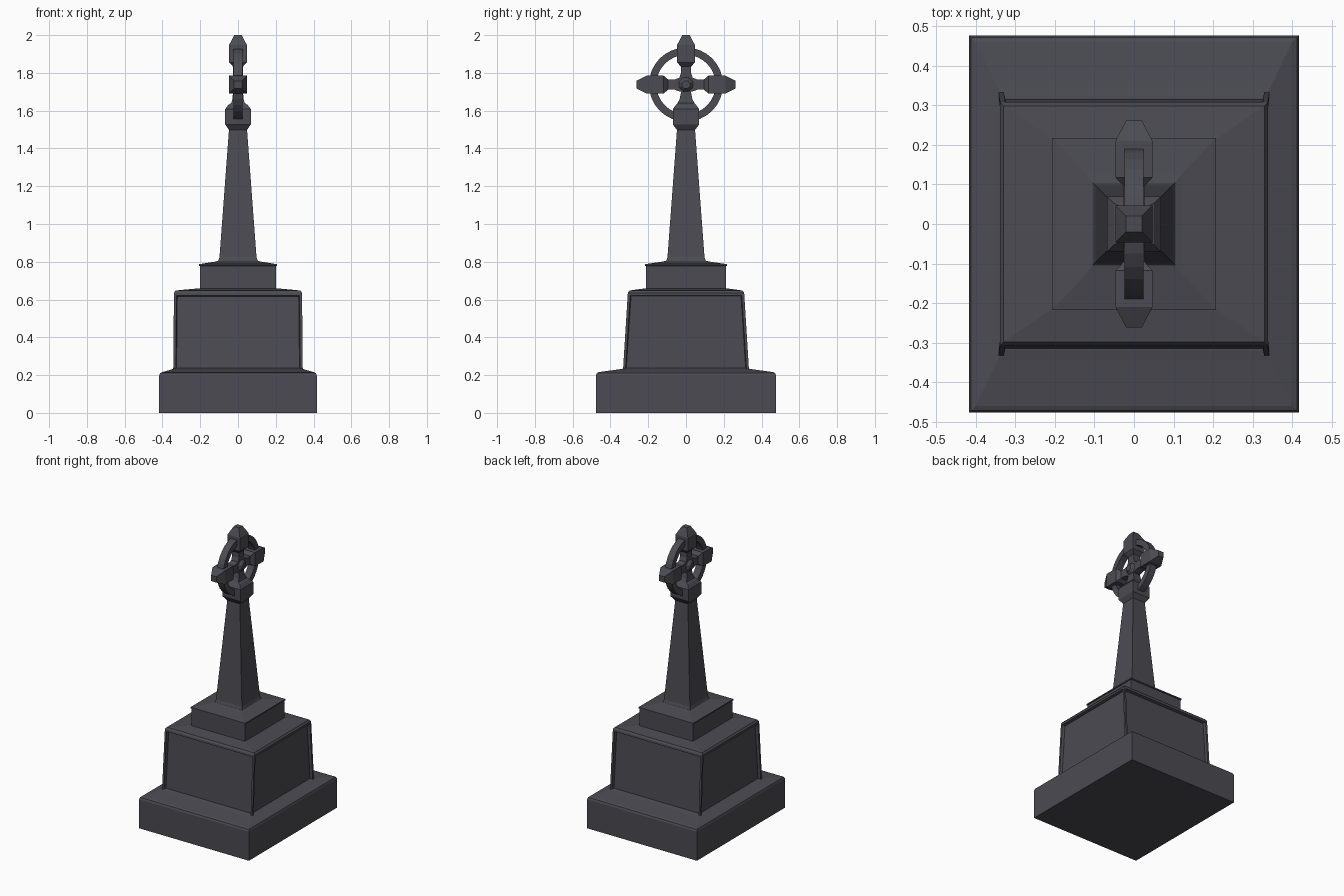
import bpy, bmesh, math
from mathutils import Matrix

if "Cube" in bpy.data.objects:
    bpy.data.objects.remove(bpy.data.objects["Cube"])

stone = bpy.data.materials.new("dark_grey_stone")
stone.diffuse_color = (0.07, 0.07, 0.085, 1)
stone.use_nodes = True
stone.node_tree.nodes["Principled BSDF"].inputs["Base Color"].default_value = stone.diffuse_color
CZ = 1.738  # height of the cross centre


def finish(bm, name, mat=None):
    bmesh.ops.recalc_face_normals(bm, faces=bm.faces)
    if mat:
        bm.transform(mat)
    me = bpy.data.meshes.new(name)
    bm.to_mesh(me)
    bm.free()
    me.materials.append(stone)
    ob = bpy.data.objects.new(name, me)
    bpy.context.collection.objects.link(ob)
    return ob


def loft(sections):
    """Stack of rectangles (z, half x, half y), capped at both ends."""
    bm = bmesh.new()
    rings = [[bm.verts.new((sx * hx, sy * hy, z))
              for sx, sy in ((-1, -1), (1, -1), (1, 1), (-1, 1))]
             for z, hx, hy in sections]
    for a, b in zip(rings, rings[1:]):
        for i in range(4):
            j = (i + 1) % 4
            bm.faces.new((a[i], a[j], b[j], b[i]))
    bm.faces.new(rings[0][::-1])
    bm.faces.new(rings[-1])
    bmesh.ops.recalc_face_normals(bm, faces=bm.faces)
    return bm


# Stepped base with weathered top
finish(loft([(0, .417, .477), (.198, .417, .477), (.211, .412, .472),
             (.216, .40, .46), (.232, .345, .345), (.237, .33, .32)]), "base")

# Panelled pedestal: tapered front and back, recessed panel on each side
bm = loft([(.218, .343, .334), (.636, .339, .308), (.648, .33, .299),
           (.66, .20, .21)])
sides = [f for f in bm.faces if abs(f.normal.z) < 0.2 and f.calc_area() > 0.1]
bmesh.ops.inset_individual(bm, faces=sides, thickness=.019, depth=0)
bmesh.ops.inset_individual(bm, faces=sides, thickness=.006, depth=-.018)
finish(bm, "pedestal")

# Upper plinth with sloping top
finish(loft([(.64, .202, .213), (.778, .202, .213), (.779, .207, .218),
             (.787, .207, .218), (.801, .12, .125), (.806, .10, .10)]), "plinth")

# Tapered shaft with flared foot
finish(loft([(.795, .115, .118), (.806, .104, .104), (.825, .098, .098),
             (1.51, .047, .047)]), "shaft")

# Collar between shaft and cross
finish(loft([(1.495, .046, .046), (1.528, .068, .070), (1.608, .068, .070),
             (1.632, .05, .052), (1.64, .035, .045), (1.66, .03, .034),
             (1.70, .026, .026), (1.74, .026, .04)]), "collar")

# Three free arms of the cross with chamfered end blocks
for name, ang in (("top_arm", 0), ("left_arm", 90), ("right_arm", -90)):
    m = Matrix.Translation((0, 0, CZ)) @ Matrix.Rotation(math.radians(ang), 4, 'X')
    finish(loft([(0, .026, .045), (.035, .026, .036), (.06, .026, .027),
                 (.095, .026, .027), (.118, .047, .047), (.21, .047, .047),
                 (.262, .02, .02)]), name, m)

# Ring joining the arms (rectangular section)
bm = bmesh.new()
N = 32
loops = []
for k in range(N):
    a = 2 * math.pi * k / N
    loops.append([bm.verts.new((x, r * math.cos(a), CZ + r * math.sin(a)))
                  for x, r in ((-.024, .157), (.024, .157), (.024, .196), (-.024, .196))])
for k in range(N):
    a, b = loops[k], loops[(k + 1) % N]
    for i in range(4):
        j = (i + 1) % 4
        bm.faces.new((a[i], a[j], b[j], b[i]))
finish(bm, "ring")

# Faceted centre boss on both faces of the cross
for s, name in ((1, "boss_right"), (-1, "boss_left")):
    bm = bmesh.new()
    bmesh.ops.create_cone(bm, cap_ends=True, segments=8, radius1=.05,
                          radius2=.022, depth=.03)
    m = (Matrix.Translation((s * .03, 0, CZ)) @ Matrix.Rotation(s * math.pi / 2, 4, 'Y')
         @ Matrix.Rotation(math.pi / 8, 4, 'Z'))
    finish(bm, name, m)
